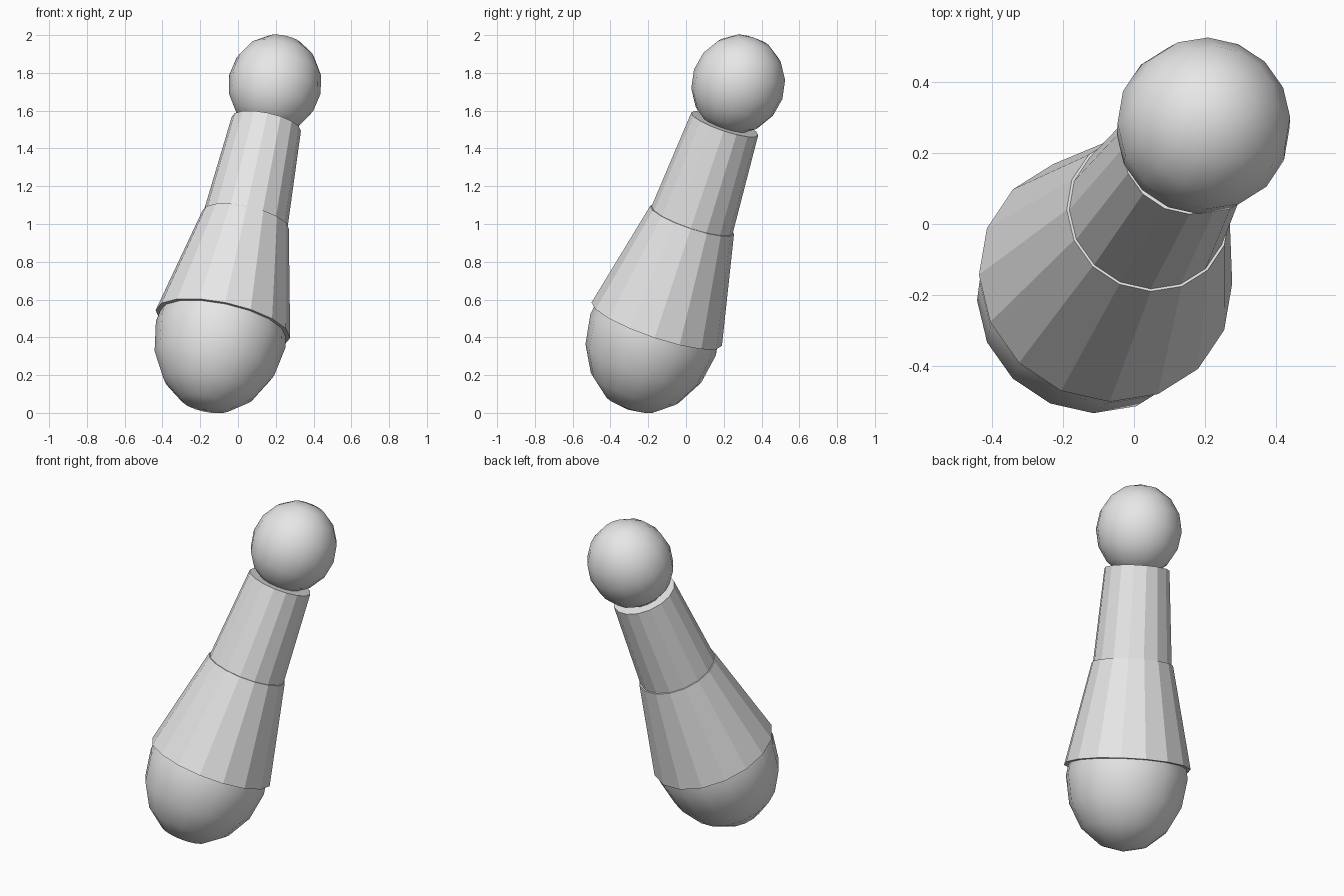
import bpy
from mathutils import Vector

cube = bpy.data.objects.get("Cube")
if cube:
    bpy.data.objects.remove(cube, do_unlink=True)

# Single plain material
grey = bpy.data.materials.new("light_grey")
grey.use_nodes = True
colour = (0.8, 0.8, 0.8, 1.0)
grey.diffuse_color = colour
grey.node_tree.nodes["Principled BSDF"].inputs["Base Color"].default_value = colour

# Leaning axis shared by every part, starting at the lower rim
BASE = Vector((-0.08, -0.155, 0.47))
AXIS = Vector((0.23, 0.36, 1.06)).normalized()
LEAN = Vector((0, 0, 1)).rotation_difference(AXIS).to_euler()
SIDES = 16


def finish(name):
    obj = bpy.context.object
    obj.name = name
    obj.data.materials.append(grey)
    return obj


def cone(name, start, end, r_start, r_end):
    """Flat-sided capped cone between two distances along the axis."""
    bpy.ops.mesh.primitive_cone_add(
        vertices=SIDES, radius1=r_start, radius2=r_end, depth=end - start,
        location=BASE + AXIS * (start + end) / 2, rotation=LEAN)
    return finish(name)


def ball(name, along, radius, half_length):
    """Smooth ball, slightly stretched along the axis."""
    bpy.ops.mesh.primitive_uv_sphere_add(
        segments=SIDES, ring_count=SIDES // 2, radius=1,
        location=BASE + AXIS * along, rotation=LEAN)
    obj = finish(name)
    obj.scale = (radius, radius, half_length)
    bpy.ops.object.shade_smooth()
    return obj


# Rounded bottom, two tapering body sections and the head
ball("rounded_base", -0.06, 0.35, 0.428)
cone("lower_body", 0.0, 0.595, 0.364, 0.234)
cone("upper_body", 0.59, 1.143, 0.227, 0.187)
ball("head", 1.369, 0.247, 0.266)
